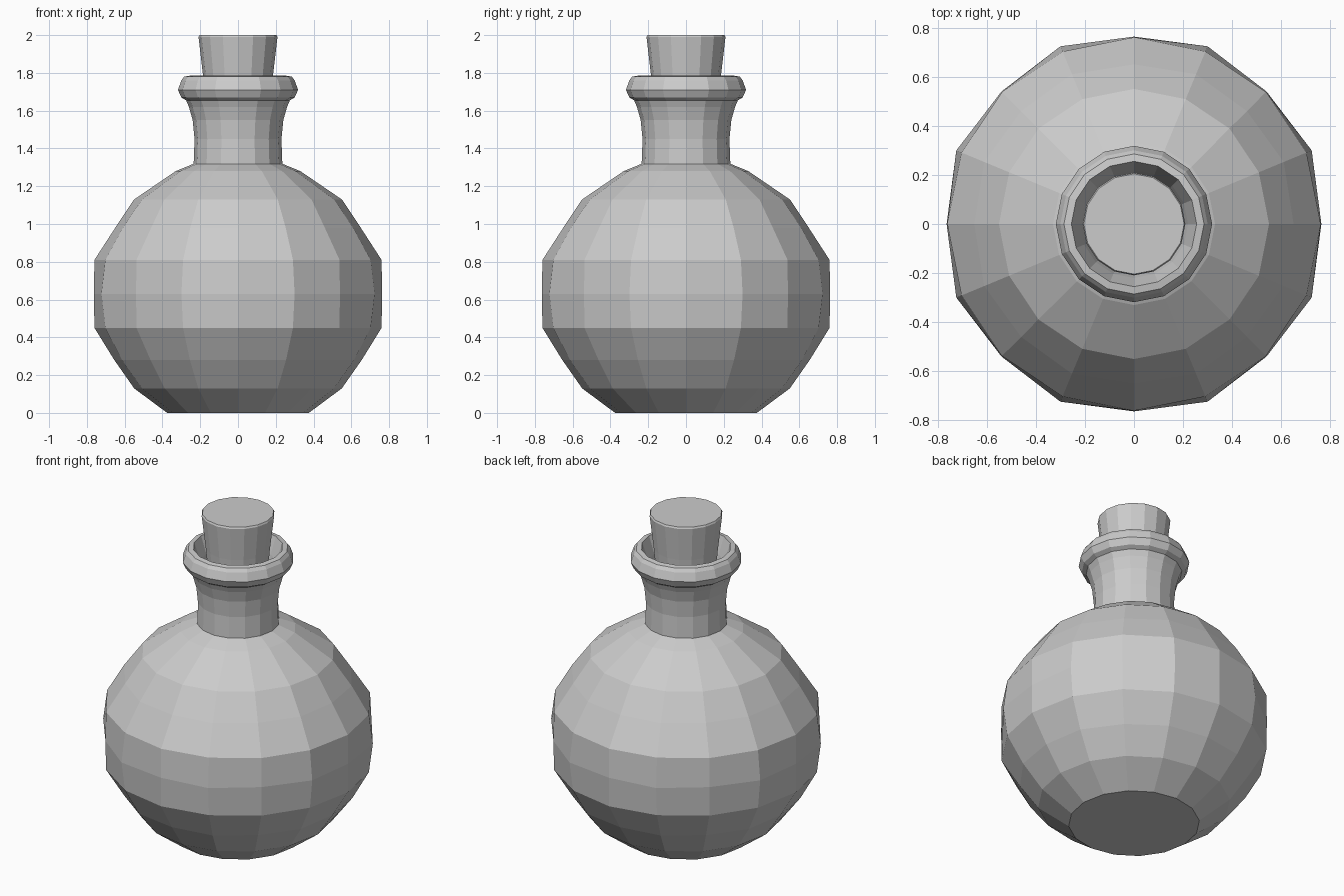
import bpy, bmesh, math

cube = bpy.data.objects.get("Cube")
if cube:
    bpy.data.objects.remove(cube, do_unlink=True)

SIDES = 16

grey = bpy.data.materials.new("plain grey")
grey.use_nodes = True
colour = (0.6, 0.6, 0.6, 1)
grey.diffuse_color = colour
grey.node_tree.nodes["Principled BSDF"].inputs["Base Color"].default_value = colour


def lathe(name, profile, cap_start=False, cap_end=False):
    """Spin (radius, z, odd-column bulge) points, listed bottom outside first."""
    bm = bmesh.new()
    rings = []
    for r, z, bulge in profile:
        ring = []
        for i in range(SIDES):
            a = math.tau * i / SIDES
            rad = r + bulge * (i % 2)
            ring.append(bm.verts.new((rad * math.cos(a), rad * math.sin(a), z)))
        rings.append(ring)
    for low, high in zip(rings, rings[1:]):
        for i in range(SIDES):
            j = (i + 1) % SIDES
            bm.faces.new((low[i], low[j], high[j], high[i]))
    if cap_start:
        bm.faces.new(rings[0][::-1])
    if cap_end:
        bm.faces.new(rings[-1])
    mesh = bpy.data.meshes.new(name)
    bm.to_mesh(mesh)
    bm.free()
    mesh.materials.append(grey)
    obj = bpy.data.objects.new(name, mesh)
    bpy.context.collection.objects.link(obj)
    return obj


# Round faceted body with a flat base
lathe("flask_body", [
    (0.375, 0, 0), (0.55, 0.13, 0), (0.655, 0.28, 0.01), (0.76, 0.45, 0),
    (0.763, 0.63, 0.02), (0.76, 0.81, 0), (0.65, 0.98, 0.01),
    (0.55, 1.13, 0), (0.33, 1.28, 0), (0.22, 1.325, 0),
], cap_start=True, cap_end=True)

# Neck, rolled lip and inner wall in one continuous profile
lathe("flask_neck", [
    (r, z, 0) for r, z in [
        (0.235, 1.315), (0.23, 1.45), (0.24, 1.55), (0.26, 1.62),
        (0.275, 1.655), (0.30, 1.67), (0.318, 1.71), (0.30, 1.76),
        (0.285, 1.78), (0.255, 1.785), (0.22, 1.68), (0.20, 1.6), (0.20, 1.325),
    ]
])

# Tapered stopper
lathe("stopper", [(0.16, 1.5, 0), (0.185, 1.785, 0), (0.209, 1.99, 0), (0.204, 2, 0)],
      cap_start=True, cap_end=True)
